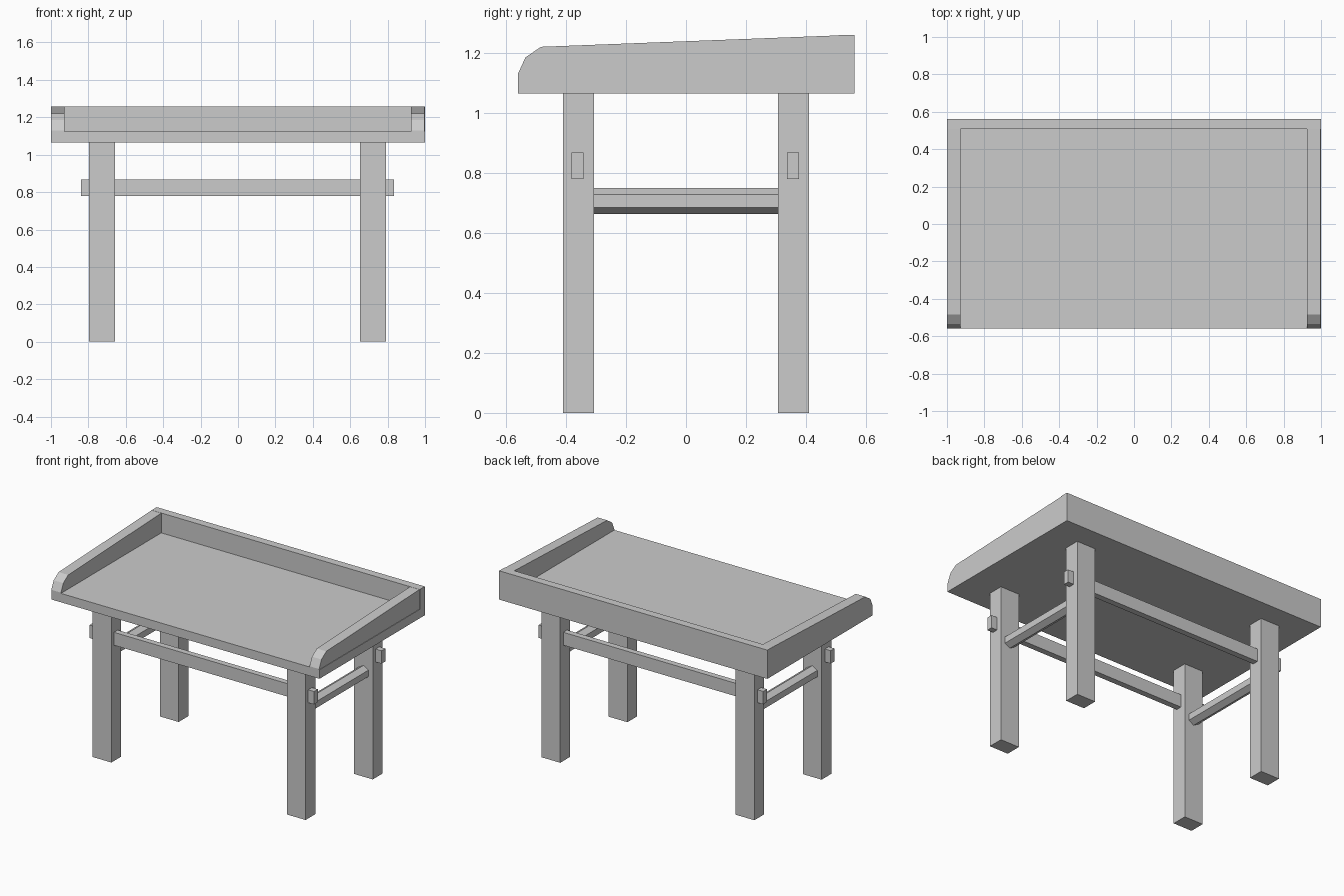
import bpy, math

if "Cube" in bpy.data.objects:
    bpy.data.objects.remove(bpy.data.objects["Cube"])


def box(name, x0, x1, y0, y1, z0, z1):
    bpy.ops.mesh.primitive_cube_add(size=1, location=((x0 + x1) / 2, (y0 + y1) / 2, (z0 + z1) / 2))
    ob = bpy.context.object
    ob.name = name
    ob.scale = (x1 - x0, y1 - y0, z1 - z0)
    bpy.ops.object.transform_apply(location=False, rotation=False, scale=True)
    return ob


def extrude_x(name, profile, x0, x1):
    # closed prism from a (y, z) outline
    n = len(profile)
    verts = [(x, y, z) for x in (x0, x1) for y, z in profile]
    faces = [tuple(reversed(range(n))), tuple(range(n, 2 * n))]
    faces += [(i, (i + 1) % n, n + (i + 1) % n, n + i) for i in range(n)]
    me = bpy.data.meshes.new(name)
    me.from_pydata(verts, [], faces)
    ob = bpy.data.objects.new(name, me)
    bpy.context.collection.objects.link(ob)
    return ob


# table top and back board
box("table_top", -1, 1, -0.56, 0.562, 1.065, 1.125)
box("back_board", -1, 1, 0.508, 0.562, 1.125, 1.259)

# side boards with a clipped front corner and sloping top edge
side = [(-0.56, 1.125), (0.508, 1.125), (0.508, 1.258),
        (-0.483, 1.22), (-0.535, 1.185), (-0.56, 1.13)]
extrude_x("left_side_board", side, -1, -0.928)
extrude_x("right_side_board", side, 0.926, 0.997)

# square legs
CX = -0.003
for sx, lr in ((-1, "left"), (1, "right")):
    for sy, fb in ((-1, "front"), (1, "back")):
        cx, cy = CX + sx * 0.724, sy * 0.358
        box(f"{fb}_{lr}_leg", cx - 0.07, cx + 0.07, cy - 0.052, cy + 0.052, 0, 1.065)

# long stretchers passing through the legs
for cy, fb in ((-0.362, "front"), (0.357, "back")):
    box(f"{fb}_stretcher", -0.84, 0.835, cy - 0.02, cy + 0.02, 0.78, 0.867)

# hexagonal side stretchers, point up
for sx, lr in ((-1, "left"), (1, "right")):
    bpy.ops.mesh.primitive_cylinder_add(vertices=6, radius=0.0435, depth=0.614,
                                        location=(CX + sx * 0.724, 0, 0.7065),
                                        rotation=(math.pi / 2, 0, 0))
    bpy.context.object.name = f"{lr}_stretcher"
